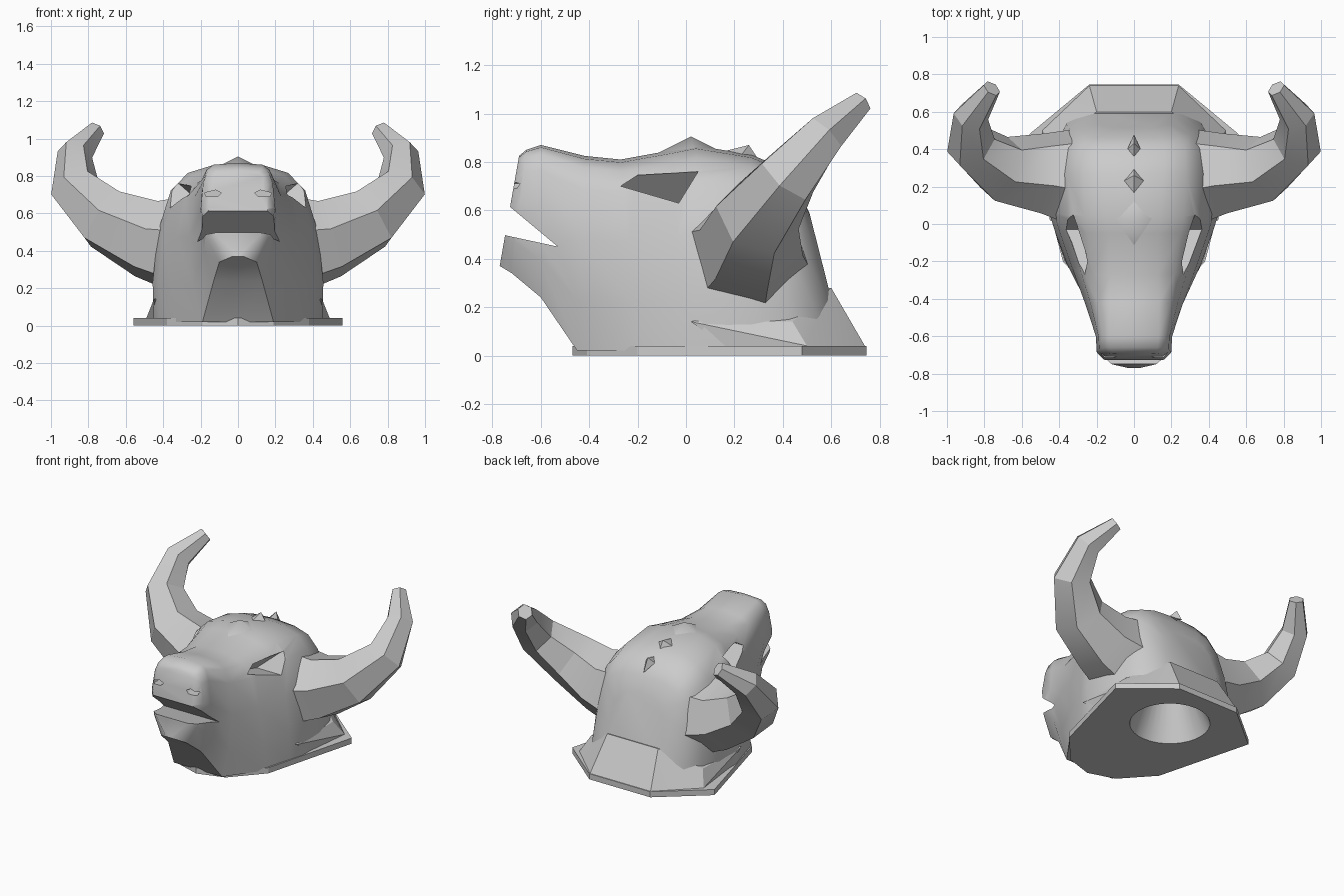
import bpy, bmesh, math
from mathutils import Vector

default = bpy.data.objects.get("Cube")
if default:
    bpy.data.objects.remove(default, do_unlink=True)

# One plain grey for the whole sculpture
grey = bpy.data.materials.new("plain_grey")
grey.use_nodes = True
colour = (0.6, 0.6, 0.6, 1)
grey.diffuse_color = colour
grey.node_tree.nodes["Principled BSDF"].inputs["Base Color"].default_value = colour


def finish(name, bm):
    """Turn a bmesh into a named object with outward normals."""
    bmesh.ops.recalc_face_normals(bm, faces=bm.faces)
    mesh = bpy.data.meshes.new(name)
    bm.to_mesh(mesh)
    bm.free()
    mesh.materials.append(grey)
    obj = bpy.data.objects.new(name, mesh)
    bpy.context.collection.objects.link(obj)
    return obj


def loft(name, rings):
    """Bridge equal closed rings of points and cap both ends."""
    bm = bmesh.new()
    loops = [[bm.verts.new(p) for p in ring] for ring in rings]
    for low, high in zip(loops, loops[1:]):
        for i in range(len(low)):
            j = (i + 1) % len(low)
            bm.faces.new((low[i], low[j], high[j], high[i]))
    bm.faces.new(loops[0])
    bm.faces.new(loops[-1])
    return finish(name, bm)


def hull(name, points):
    bm = bmesh.new()
    for p in points:
        bm.verts.new(p)
    bmesh.ops.convex_hull(bm, input=bm.verts)
    return finish(name, bm)


def both_sides(points):
    return [(s * x, y, z) for s in (1, -1) for x, y, z in points]


def cut(obj, cutters):
    """Subtract the cutters and bake the result."""
    for cutter in cutters:
        mod = obj.modifiers.new("cut", "BOOLEAN")
        mod.operation = "DIFFERENCE"
        mod.solver = "EXACT"
        mod.object = cutter
    bpy.context.view_layer.update()
    graph = bpy.context.evaluated_depsgraph_get()
    baked = bpy.data.meshes.new_from_object(obj.evaluated_get(graph))
    obj.modifiers.clear()
    obj.data = baked


def smooth(obj, degrees):
    bpy.ops.object.select_all(action="DESELECT")
    obj.select_set(True)
    bpy.context.view_layer.objects.active = obj
    bpy.ops.object.shade_smooth_by_angle(angle=math.radians(degrees))


# Head: shared half section scaled at each station from muzzle to nape
section = [(0, 1), (.31, .985), (.58, .94), (.78, .83), (.93, .57)]
# top y, bottom y, top z, bottom z, half width, bottom half width, fullness
stations = [
    (-.69, -.77, .825, .37, .165, .03, .35),
    (-.66, -.72, .85, .34, .205, .10, .4),
    (-.60, -.60, .87, .24, .21, .13, .4),
    (-.42, -.45, .825, .02, .27, .19, .6),
    (-.27, -.20, .81, .02, .35, .37, .85),
    (-.05, -.02, .85, .02, .43, .42, 1),
    (.04, .08, .868, .02, .46, .45, 1),
    (.27, .27, .83, .02, .45, .45, .9),
    (.40, .43, .775, .02, .42, .43, .8),
    (.46, .56, .69, .02, .36, .36, .75),
    (.51, .655, .59, .02, .22, .22, .7),
]
rings = []
for y1, y0, z1, z0, w, wb, q in stations:
    half = [(w * fx ** q if fx else 0, y0 + (y1 - y0) * fz, z0 + (z1 - z0) * fz)
            for fx, fz in section]
    half += [(.65 * w + .35 * wb, y0 + (y1 - y0) / 4, z0 + (z1 - z0) / 4),
             (wb, y0, z0), (0, y0, z0)]
    rings.append(half + [(-x, y, z) for x, y, z in half[-2:0:-1]])
head = loft("head", rings)

# Base plate and the flared skirt above it
outline = [(0, -.47), (.19, -.41), (.38, -.2), (.56, .48), (.24, .745)]
outline += [(-x, y) for x, y in outline[:0:-1]]
base = loft("base_plate", [[(x, y, z) for x, y in outline] for z in (0, .04)])
skirt = hull("neck_skirt", both_sides([
    (.45, .02, .14), (.44, .44, .14), (.2, .6, .28),
    (.45, .17, .03), (.49, .50, .04), (.24, .745, .03)]))

# Cutters: open mouth, eye sockets, nostrils and mounting hole
mouth = hull("mouth_cutter", both_sides([
    (.5, -.53, .45), (.5, -.83, .515), (.5, -.83, .70)]))
cutters = [mouth]
eye = [(-.27, .70), (-.20, .745), (.05, .76), (-.03, .63)]
nostril = [(.09, .71), (.12, .725), (.18, .71), (.17, .69), (.11, .69)]
for s in (1, -1):
    # The socket floor leans inward towards the bottom
    cutters.append(hull("eye_cutter",
                        [(s * (.3 + .25 * y + (z - .755)), y, z) for y, z in eye]
                        + [(s * .6, y, z) for y, z in eye]))
    cutters.append(hull("nostril_cutter",
                        [(s * x, y, z) for x, z in nostril for y in (-.9, -.65)]))
bm = bmesh.new()
bmesh.ops.create_cone(bm, cap_ends=True, segments=32, radius1=.27, radius2=.08, depth=.45)
bmesh.ops.translate(bm, verts=bm.verts, vec=(0, .36, .2))
hole = finish("hole_cutter", bm)

cut(head, cutters + [hole])
for part in (base, skirt):
    cut(part, [hole])
for cutter in cutters + [hole]:
    bpy.data.objects.remove(cutter, do_unlink=True)

# Horns: six-sided tubes tapering along an upward sweep
path = [((.31, .25, .435), .27), ((.49, .27, .465), .22), ((.71, .295, .57), .18),
        ((.872, .42, .735), .135), ((.872, .575, .915), .095), ((.76, .725, 1.045), .05)]
spine = [Vector(p) for p, r in path]
for side, s in (("left", 1), ("right", -1)):
    rings = []
    for i, (p, r) in enumerate(path):
        along = (spine[min(i + 1, len(path) - 1)] - spine[max(i - 1, 0)]).normalized()
        u = along.cross(Vector((0, 1, -1))).normalized()
        v = along.cross(u)
        ring = [spine[i] + r * (u * math.cos(a) + v * math.sin(a))
                for a in (math.tau * k / 6 for k in range(6))]
        rings.append([(s * c.x, c.y, c.z) for c in ring])
    smooth(loft(side + "_horn", rings), 25)

# Forehead peak and two small pointed tufts on the crown
peak = hull("forehead_peak", both_sides([
    (.11, .03, .85), (0, -.13, .83), (0, .15, .84), (0, .02, .905), (0, .02, .8)]))
for name, y, z, w, length in (("front_tuft", .23, .84, .055, .09),
                              ("rear_tuft", .40, .78, .035, .08)):
    hull(name, [(0, y - length, z), (w, y, z - .01), (-w, y, z - .01),
                (0, y + length, z - .06), (0, y + .03, z + .03)])

smooth(head, 45)
smooth(peak, 60)
smooth(base, 25)
smooth(skirt, 25)
